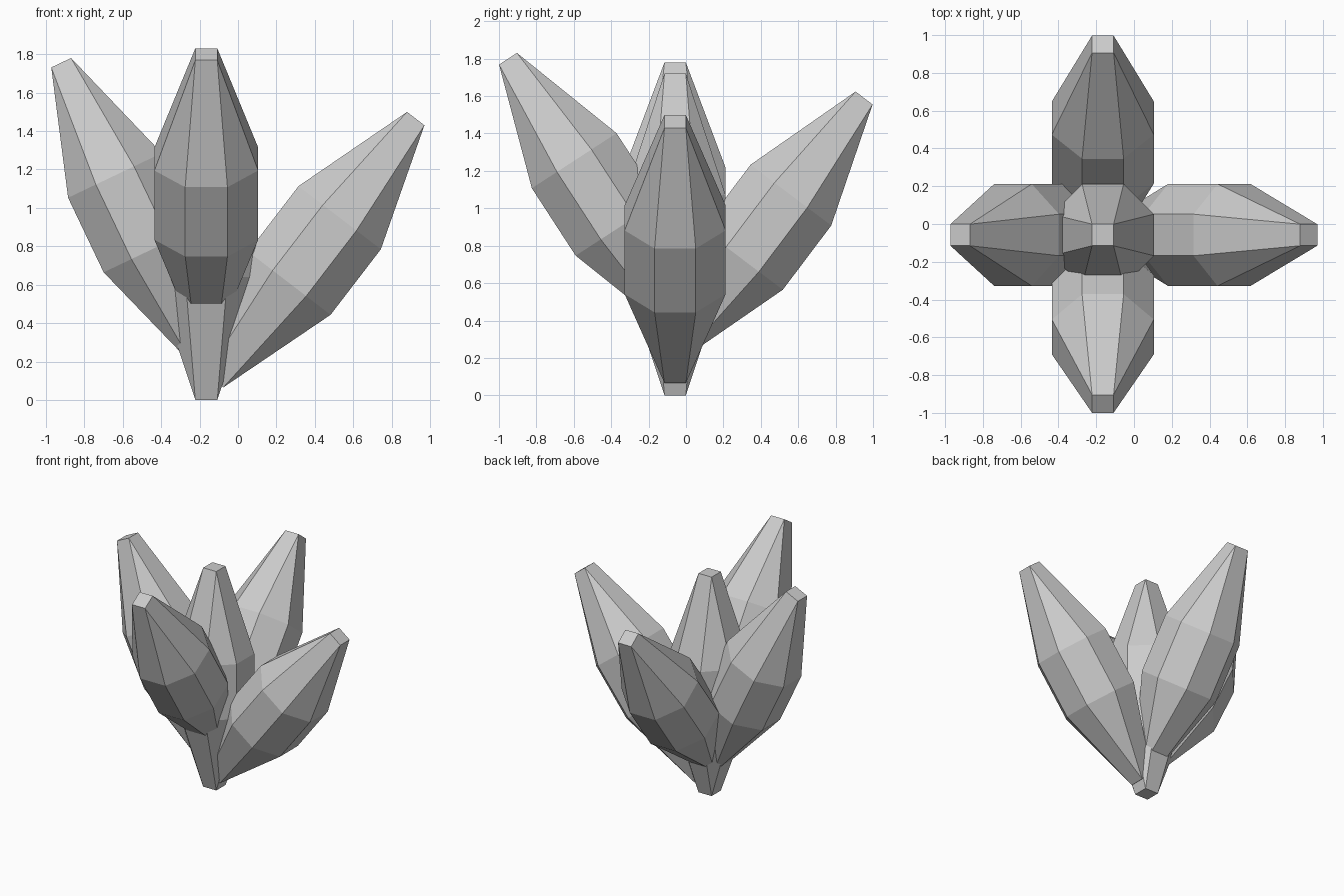
import bpy, bmesh
from math import radians
from mathutils import Matrix

if "Cube" in bpy.data.objects:
    bpy.data.objects.remove(bpy.data.objects["Cube"])

LENGTH, LOW, HIGH = 1.72, 0.64, 1.07   # overall length, heights of the belly rings
END, BELLY, FLAT = 0.057, 0.27, 0.11   # half sizes: end square, belly, belly flat


def leaf(name, base, axis, angle):
    """Faceted leaf: square ends, octagonal belly, tilted about its base."""
    bm = bmesh.new()

    def square(z):
        return [bm.verts.new((END * a, END * b, z))
                for a, b in ((1, 1), (-1, 1), (-1, -1), (1, -1))]

    def octagon(z):
        ring = []
        for k in range(4):
            for x, y in ((BELLY, FLAT), (FLAT, BELLY)):
                for _ in range(k):
                    x, y = -y, x
                ring.append(bm.verts.new((x, y, z)))
        return ring

    bottom, low, high, top = square(0), octagon(LOW), octagon(HIGH), square(LENGTH)

    # belly walls
    for i in range(8):
        j = (i + 1) % 8
        bm.faces.new((low[i], low[j], high[j], high[i]))
    # tapered ends: corner triangles and side quads
    for cap, ring in ((bottom, low), (top, high)):
        bm.faces.new(cap)
        for k in range(4):
            a, b, c = ring[2 * k], ring[2 * k + 1], ring[(2 * k + 2) % 8]
            bm.faces.new((cap[k], a, b))
            bm.faces.new((cap[k], b, c, cap[(k + 1) % 4]))
    bmesh.ops.recalc_face_normals(bm, faces=bm.faces)

    mesh = bpy.data.meshes.new(name)
    bm.to_mesh(mesh)
    bm.free()
    obj = bpy.data.objects.new(name, mesh)
    obj.matrix_world = Matrix.Translation(base) @ Matrix.Rotation(radians(angle), 4, axis)
    bpy.context.collection.objects.link(obj)
    return obj


# upright centre leaf and four leaning ones
leaf("center_leaf", (-0.165, -0.058, 0), 'Z', 0)
leaf("right_leaf", (-0.122, -0.058, 0.10), 'Y', 37.5)
leaf("left_leaf", (-0.18, -0.058, 0.203), 'Y', -25.5)
leaf("front_leaf", (-0.165, -0.015, 0.357), 'X', 33)
leaf("back_leaf", (-0.165, -0.083, 0.216), 'X', -37)
